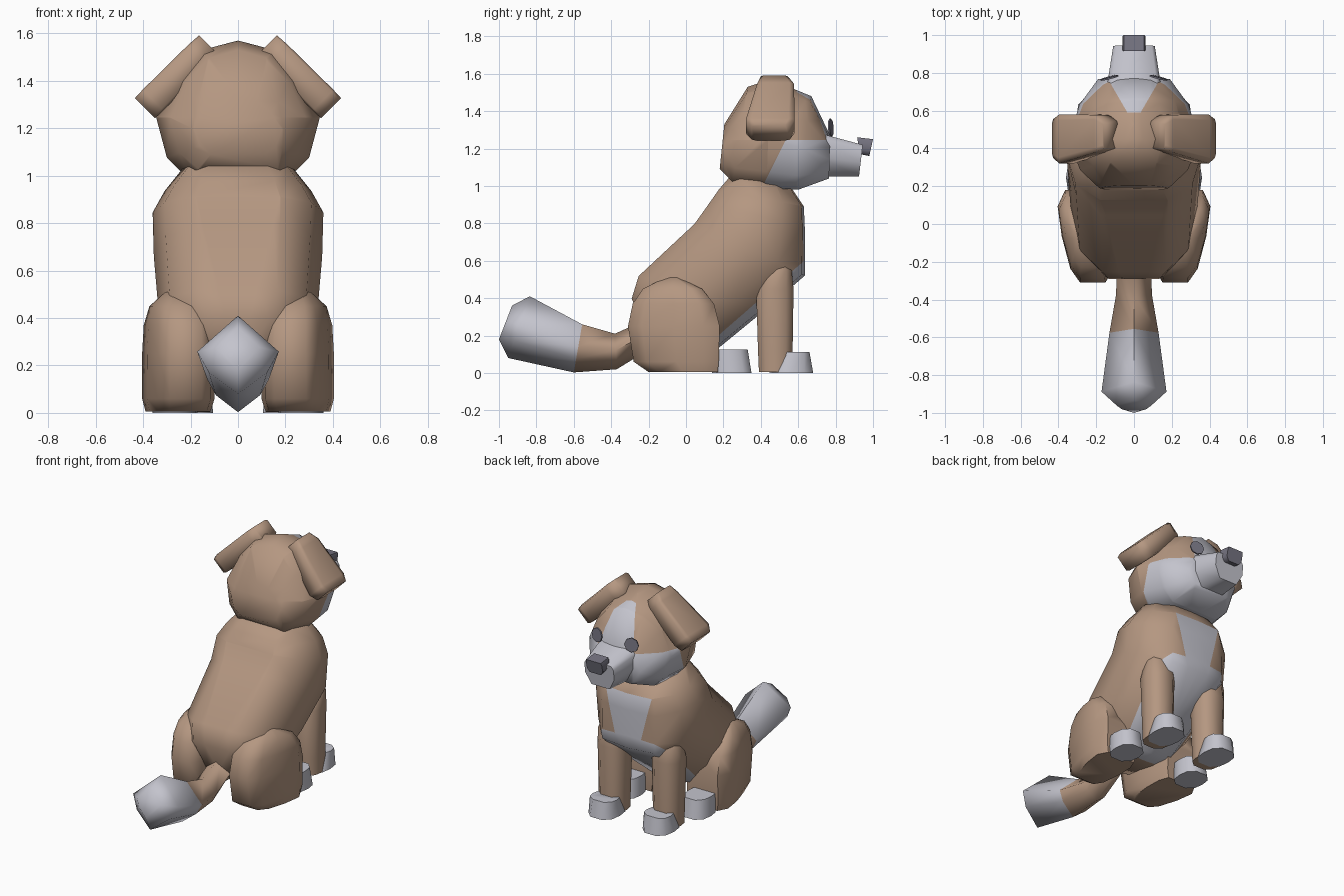
import bpy, bmesh, math
from mathutils import Matrix, Vector

cube = bpy.data.objects.get("Cube")
if cube:
    bpy.data.objects.remove(cube, do_unlink=True)


def material(name, rgb):
    m = bpy.data.materials.new(name)
    m.use_nodes = True
    m.diffuse_color = (*rgb, 1)
    m.node_tree.nodes["Principled BSDF"].inputs["Base Color"].default_value = (*rgb, 1)
    return m


BROWN = material("brown_fur", (0.46, 0.31, 0.22))
LIGHT = material("light_fur", (0.55, 0.55, 0.61))
DARK = material("dark_grey", (0.18, 0.175, 0.22))

# Half cross-section: (fraction of half width, fraction from first to second edge)
ROUND = [(0.45, 0), (0.9, 0.2), (1, 0.5), (0.9, 0.8), (0.45, 1)]


def finish(bm, name, mats, rule=None, angle=62):
    bmesh.ops.recalc_face_normals(bm, faces=bm.faces)
    bm.normal_update()
    if rule:
        for f in bm.faces:
            f.material_index = int(rule(f.calc_center_median(), f.normal))
    mesh = bpy.data.meshes.new(name)
    bm.to_mesh(mesh)
    bm.free()
    obj = bpy.data.objects.new(name, mesh)
    bpy.context.collection.objects.link(obj)
    for m in mats:
        mesh.materials.append(m)
    bpy.ops.object.select_all(action='DESELECT')
    obj.select_set(True)
    bpy.context.view_layer.objects.active = obj
    bpy.ops.object.shade_smooth_by_angle(angle=math.radians(angle))


def loft(name, rings, section, mats, rule=None, matrix=None, cuts=(), shear=0, angle=62):
    """Skin rings given as (first edge y z, second edge y z, half width)."""
    bm = bmesh.new()
    outline = section + [(-f, t) for f, t in reversed(section) if f]
    loops = []
    for a, b, hw in rings:
        a, b = Vector((0, *a)), Vector((0, *b))
        loops.append([bm.verts.new(a.lerp(b, t) + Vector((f * hw, 0, 0))) for f, t in outline])
    n = len(outline)
    for lo, hi in zip(loops, loops[1:]):
        for j in range(n):
            bm.faces.new((lo[j], lo[(j + 1) % n], hi[(j + 1) % n], hi[j]))
    bm.faces.new(loops[0])
    bm.faces.new(loops[-1])
    for v in bm.verts:
        v.co.x -= shear * abs(v.co.y - 0.1)
    for co, no in cuts:
        bmesh.ops.bisect_plane(bm, geom=bm.verts[:] + bm.edges[:] + bm.faces[:],
                               plane_co=co, plane_no=no)
    if matrix:
        bm.transform(matrix)
    finish(bm, name, mats, rule, angle)


def flat(z, back, front, hw):
    return ((back, z), (front, z), hw)


# Torso, with a light bib that narrows downward and a light belly
def bib(c, n):
    belly = c.z < 0.05 + 0.87 * c.y
    return belly or (n.y - n.z > 0.3 and abs(c.x) < 0.1 + 0.25 * (c.z - 0.6))


loft("torso", [
    ((0.24, 1.06), (0.55, 1.01), 0.23),
    ((0.17, 0.98), (0.63, 0.89), 0.31),
    ((0.12, 0.91), (0.635, 0.78), 0.36),
    ((0.04, 0.80), (0.635, 0.52), 0.355),
    ((-0.26, 0.52), (0.42, 0.335), 0.335),
    ((-0.295, 0.40), (0.17, 0.13), 0.27),
    ((-0.20, 0.17), (0.08, 0.12), 0.16)],
    [(0.5, 0.01), (0.86, 0.18), (1, 0.5), (0.9, 0.76), (0.56, 0.975), (0, 1)],
    [BROWN, LIGHT], bib,
    cuts=[((s * 0.1, 0, 0.6), (s, 0, -0.25)) for s in (1, -1)] + [((0, 0, 0.05), (0, 0.87, -1))])


# Head, with a light muzzle area and a tapering forehead blaze
def face_patch(c, n):
    jaw = c.z < 1.245 and c.y > 0.41 + 0.5 * (c.z - 1.0)
    blaze = c.y > 0.59 and abs(c.x) < 0.035 + 0.58 * (c.y - 0.59)
    return jaw or blaze


loft("head", [
    ((0.205, 1.33), (0.18, 1.09), 0.185),
    ((0.33, 1.53), (0.25, 1.02), 0.285),
    ((0.45, 1.57), (0.43, 0.99), 0.345),
    ((0.67, 1.48), (0.60, 0.98), 0.29),
    ((0.77, 1.27), (0.765, 1.04), 0.19)],
    [(0, 0), (0.45, 0.07), (0.76, 0.27), (1, 0.56), (0.87, 0.85), (0.62, 1)],
    [BROWN, LIGHT], face_patch,
    cuts=[((0, 0, 1.245), (0, 0, 1)),
          ((0, 0.41, 1.0), (0, 1, -0.5)),
          ((0, 0.59, 0), (0, 1, 0)),
          ((0.035, 0.59, 0), (1, -0.58, 0)),
          ((-0.035, 0.59, 0), (-1, -0.58, 0))])

# Snout and nose
loft("snout", [((0.72, 1.28), (0.72, 1.05), 0.145),
               ((0.945, 1.22), (0.925, 1.05), 0.11)],
     [(0.85, 0), (1, 0.15), (1, 0.55), (0.62, 1)], [LIGHT])
loft("nose", [((0.915, 1.26), (0.93, 1.17), 0.06),
              ((1.0, 1.25), (0.98, 1.16), 0.06)],
     [(0.9, 0), (1, 0.2), (1, 0.7), (0.7, 1)], [DARK])

# Tail with a light tip
loft("tail", [
    ((-0.18, 0.30), (-0.24, 0.10), 0.09),
    ((-0.38, 0.21), (-0.37, 0.02), 0.095),
    ((-0.555, 0.26), (-0.60, 0.003), 0.13),
    ((-0.835, 0.41), (-0.95, 0.08), 0.172),
    ((-0.93, 0.36), (-1.0, 0.18), 0.09)],
    [(0, 0), (1, 0.46), (0.72, 0.72), (0, 1)],
    [BROWN, LIGHT], lambda c, n: c.y < -0.58, angle=80)

# Paired parts
for side, s in (("left", 1), ("right", -1)):
    mirror = Matrix.Scale(s, 4, (1, 0, 0))

    def at(x, y=0, z=0):
        return mirror @ Matrix.Translation((x, y, z))

    # Folded ear: a soft slab leaning outward and down
    loft(side + "_ear", [
        flat(0, 0.40, 0.545, 0.056), flat(0.06, 0.38, 0.578, 0.06),
        flat(0.33, 0.32, 0.58, 0.062), flat(0.378, 0.35, 0.555, 0.06)],
        [(0.85, 0), (1, 0.12), (1, 0.88), (0.85, 1)], [BROWN], angle=120,
        matrix=at(0.125, 0, 1.552) @ Matrix.Rotation(math.radians(135), 4, 'Y'))

    # Eye: a thin disc on the face
    bm = bmesh.new()
    bmesh.ops.create_cone(bm, cap_ends=True, segments=8, radius1=0.048, radius2=0.048, depth=0.009)
    bm.transform(at(0.13, 0.774, 1.312) @ Matrix.Rotation(math.radians(-14), 4, 'Z')
                 @ Matrix.Rotation(math.radians(-86), 4, 'X'))
    finish(bm, side + "_eye", [DARK])

    # Front leg and paw
    loft(side + "_front_leg", [
        flat(0.004, 0.39, 0.57, 0.09), flat(0.12, 0.385, 0.57, 0.092),
        flat(0.45, 0.375, 0.575, 0.10), flat(0.55, 0.42, 0.565, 0.095),
        flat(0.595, 0.47, 0.54, 0.07)], ROUND, [BROWN], matrix=at(0.205))
    loft(side + "_front_paw", [flat(0, 0.445, 0.68, 0.1), flat(0.113, 0.515, 0.66, 0.09)],
         ROUND, [LIGHT], matrix=at(0.205))

    # Hind thigh and paw
    loft(side + "_thigh", [
        flat(0.005, -0.20, 0.17, 0.135), flat(0.06, -0.28, 0.175, 0.15),
        flat(0.25, -0.31, 0.18, 0.15), flat(0.37, -0.285, 0.15, 0.145),
        flat(0.45, -0.23, 0.085, 0.125), flat(0.51, -0.11, -0.04, 0.065)],
        [(0.45, 0), (0.75, 0.15), (0.95, 0.5), (1, 0.82), (0.78, 1)],
        [BROWN], matrix=at(0.255), shear=0.09)
    loft(side + "_hind_paw", [flat(0, 0.14, 0.35, 0.095), flat(0.125, 0.12, 0.33, 0.085)],
         ROUND, [LIGHT], matrix=at(0.265))
